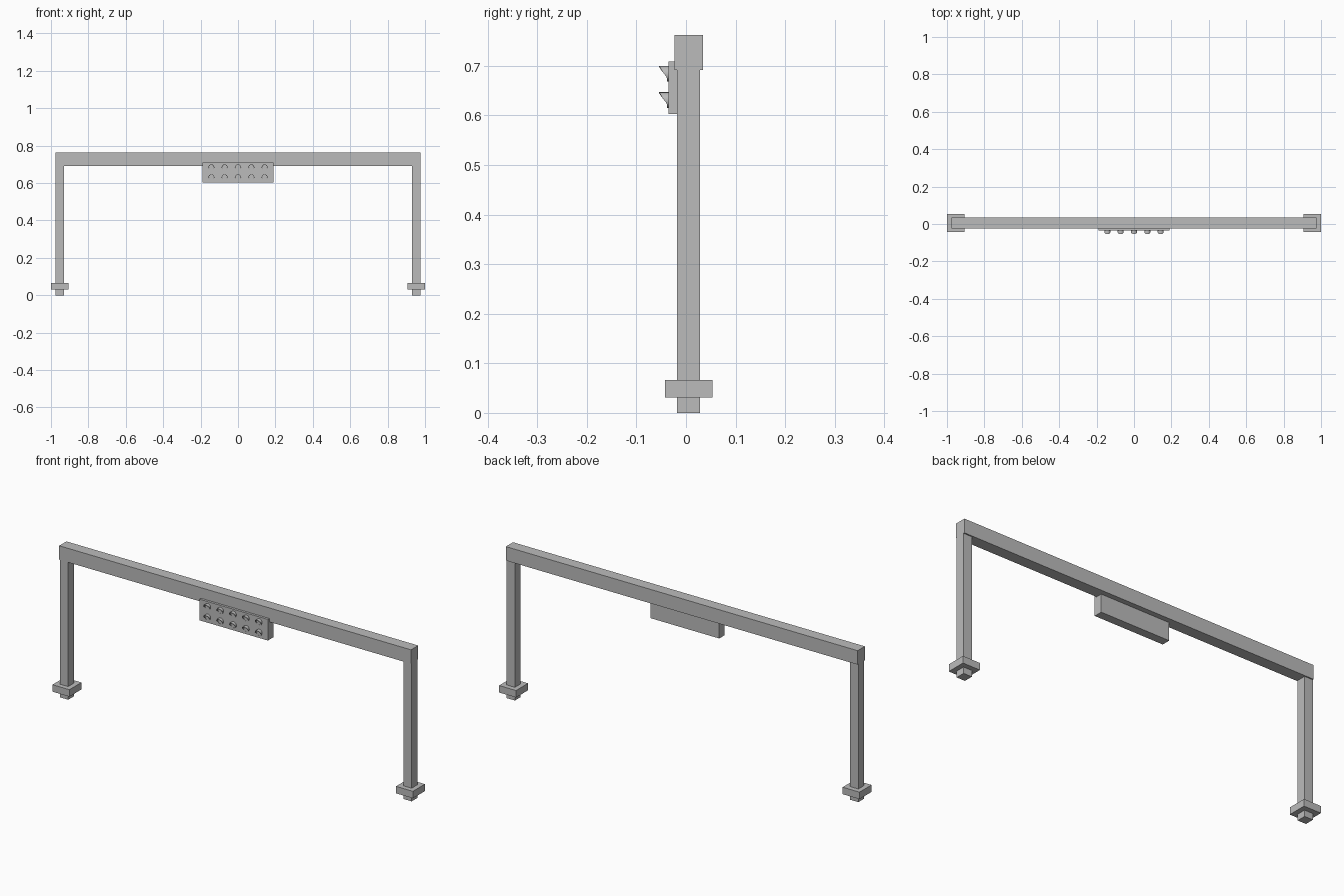
import bpy
import bmesh
import math

old = bpy.data.objects.get("Cube")
if old:
    bpy.data.objects.remove(old, do_unlink=True)

# Single painted-steel colour
steel = bpy.data.materials.new("grey steel")
steel.use_nodes = True
GREY = (0.5, 0.5, 0.5, 1)
steel.diffuse_color = GREY
steel.node_tree.nodes["Principled BSDF"].inputs["Base Color"].default_value = GREY


def finish(name, bm):
    bmesh.ops.recalc_face_normals(bm, faces=bm.faces)
    mesh = bpy.data.meshes.new(name)
    bm.to_mesh(mesh)
    bm.free()
    mesh.materials.append(steel)
    obj = bpy.data.objects.new(name, mesh)
    bpy.context.collection.objects.link(obj)
    return obj


def box(name, x, y, z):
    """Box from (min, max) ranges on each axis."""
    bm = bmesh.new()
    bmesh.ops.create_cube(bm, size=1)
    for v in bm.verts:
        v.co = [lo + (c + 0.5) * (hi - lo) for c, (lo, hi) in zip(v.co, (x, y, z))]
    return finish(name, bm)


# Cross beam
box("cross_beam", (-0.976, 0.976), (-0.023, 0.034), (0.692, 0.762))

# Posts with base collars
for side, s in (("left", 1), ("right", -1)):
    cx = s * 0.953
    box(side + "_post", (cx - 0.023, cx + 0.023), (-0.018, 0.028), (0, 0.7))
    box(side + "_base_collar", (cx - 0.047, cx + 0.047), (-0.042, 0.053), (0.031, 0.066))

# Signal panel hung on the front of the beam
FRONT = -0.035
box("signal_panel", (-0.19, 0.19), (FRONT, 0.008), (0.603, 0.709))


def hooded_lamp(name, cx, cz, radius=0.016, wall=0.0025, sides=16):
    """Round lamp whose hood reaches forward at the top and is cut away below."""
    bm = bmesh.new()
    rings = []
    for r, at_front in ((radius, False), (radius, True), (radius - wall, True), (radius - wall, False)):
        ring = []
        for i in range(sides):
            a = 2 * math.pi * i / sides
            up = math.sin(a)
            reach = 0.003 + 0.016 * max(0, (up + 0.45) / 1.45) ** 0.8
            y = FRONT - reach if at_front else FRONT + (0.002 if r == radius else -0.002)
            ring.append(bm.verts.new((cx + r * math.cos(a), y, cz + r * up)))
        rings.append(ring)
    for a, b in zip(rings, rings[1:]):
        for i in range(sides):
            j = (i + 1) % sides
            bm.faces.new((a[i], a[j], b[j], b[i]))
    bm.faces.new(rings[-1])  # lens
    bm.faces.new(rings[0])
    return finish(name, bm)


# Two rows of five lamps
for row, cz in (("upper", 0.684), ("lower", 0.631)):
    for col in range(5):
        lamp = hooded_lamp(f"{row}_lamp_{col + 1}", (col - 2) * 0.0713, cz)
        for o in bpy.context.selected_objects:
            o.select_set(False)
        lamp.select_set(True)
        bpy.context.view_layer.objects.active = lamp
        bpy.ops.object.shade_smooth_by_angle(angle=math.radians(40))
